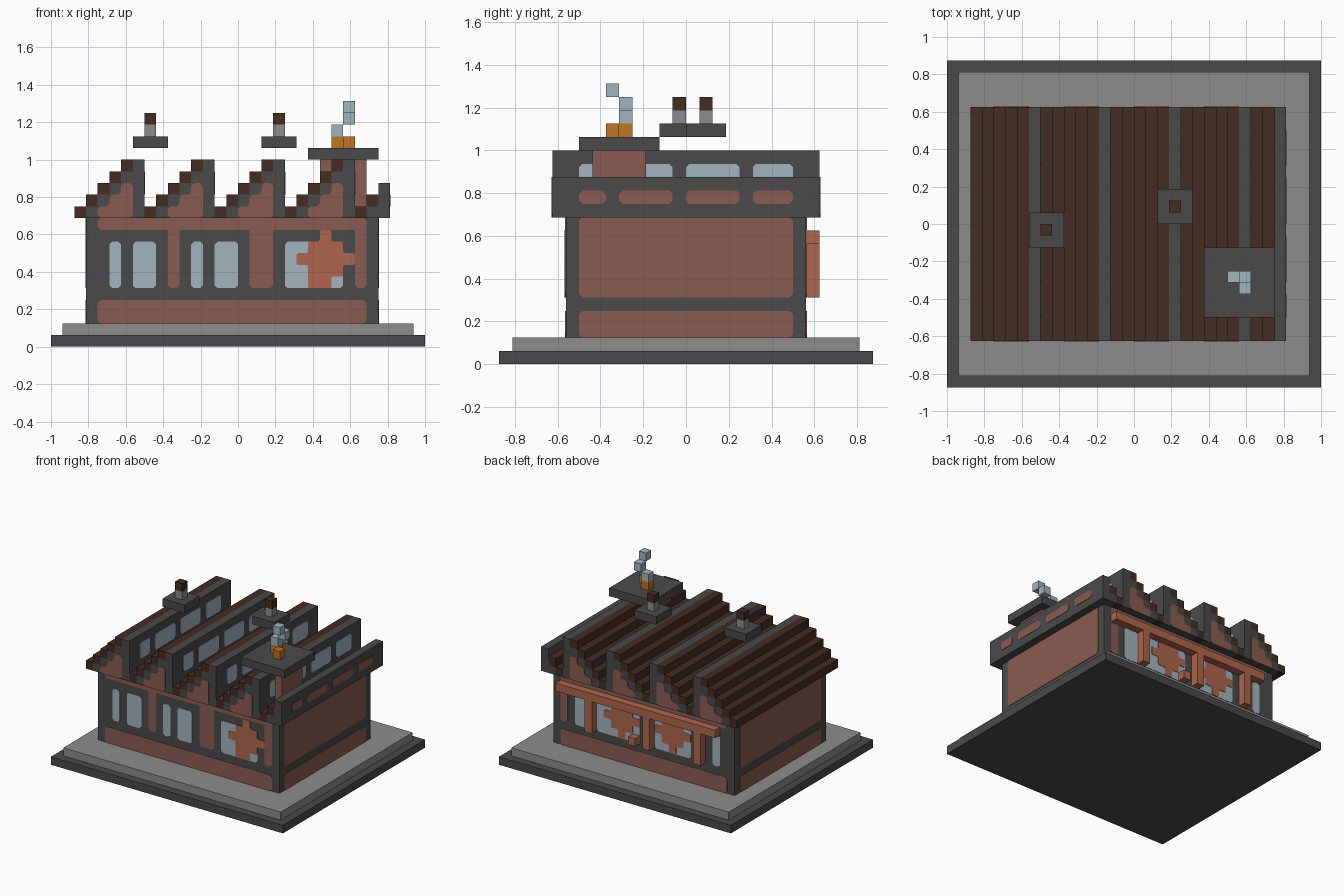
import bpy, bmesh
from mathutils import Vector

if "Cube" in bpy.data.objects:
    bpy.data.objects.remove(bpy.data.objects["Cube"], do_unlink=True)

V = 1 / 16  # all sizes below are counted in blocks of this size


def material(name, hex_colour):
    rgb = [int(hex_colour[i:i + 2], 16) / 255 for i in (0, 2, 4)]
    col = [c / 12.92 if c < 0.04045 else ((c + 0.055) / 1.055) ** 2.4 for c in rgb] + [1]
    m = bpy.data.materials.new(name)
    m.use_nodes = True
    m.diffuse_color = col
    bsdf = m.node_tree.nodes["Principled BSDF"]
    bsdf.inputs["Base Color"].default_value = col
    bsdf.inputs["Roughness"].default_value = 0.9
    return m


DARK = material("dark grey", "4A4A4A")
LIGHT = material("light grey", "8C8C8C")
BRICK = material("brick", "8A5C52")
BROWN = material("roof brown", "432D23")
GLASS = material("pale blue", "A2B5BD")
COPPER = material("copper", "AF664D")
FIRE = material("fire orange", "C27322")


def finish(name, bm, mat):
    bmesh.ops.recalc_face_normals(bm, faces=bm.faces)
    mesh = bpy.data.meshes.new(name)
    bm.to_mesh(mesh)
    bm.free()
    mesh.materials.append(mat)
    bpy.context.collection.objects.link(bpy.data.objects.new(name, mesh))


def boxes(name, mat, *spans):
    """Each span is (x0, x1, y0, y1, z0, z1) in blocks."""
    bm = bmesh.new()
    for x0, x1, y0, y1, z0, z1 in spans:
        lo, hi = Vector((x0, y0, z0)) * V, Vector((x1, y1, z1)) * V
        for v in bmesh.ops.create_cube(bm, size=1)["verts"]:
            v.co = (lo + hi) / 2 + Vector(a * b for a, b in zip(v.co, hi - lo))
    finish(name, bm, mat)


def rect(u0, u1, z0, z1):
    return [(u0, z0), (u1, z0), (u1, z1), (u0, z1)]


def gear(cu, cz):
    pts, arm = [], [(1.5, -.5), (2.5, -.5), (2.5, .5), (1.5, .5), (1.5, 1.5)]
    for _ in range(4):
        pts += [(cu + a, cz + b) for a, b in arm]
        arm = [(-b, a) for a, b in arm]
    return pts


def panels(name, mat, side, plane, shapes, lift=0.05, cut=0.25):
    """Thin plates with clipped corners, lying on a wall that faces the given side."""
    axis, sign = side
    bm = bmesh.new()
    for shape in shapes:
        pts = [Vector(p) for p in shape]
        outline = []
        for i, p in enumerate(pts):
            for q in (pts[i - 1], pts[(i + 1) % len(pts)]):
                outline.append(p + (q - p).normalized() * cut)

        def ring(d):
            w = plane + sign * d
            return [bm.verts.new(Vector((w, u, z) if axis == "x" else (u, w, z)) * V)
                    for u, z in outline]
        inner, outer = ring(0), ring(lift)
        bm.faces.new(inner)
        bm.faces.new(outer)
        for i in range(len(inner)):
            bm.faces.new((inner[i - 1], inner[i], outer[i], outer[i - 1]))
    finish(name, bm, mat)


FRONT, BACK, RIGHT, LEFT = ("y", -1), ("y", 1), ("x", 1), ("x", -1)

# Ground slabs and main hall
boxes("ground_slab", DARK, (-16, 16, -14, 14, 0, 1))
boxes("pavement", LIGHT, (-15, 15, -13, 13, 1, 2))
boxes("hall_frame", DARK, (-13, 12, -9, 9, 2, 11))

# Sawtooth roof: brown treads stepping up to a grey upright
treads, supports, gables = [], [], []
for start in range(-14, 11, 6):
    last = start == 10
    for i in range(2 if last else 5):
        x = start + i
        treads.append((x, x + 1, -10, 10, 11 + i, 12 + i))
        if i:
            supports.append((x, x + 1, -10, 10, 11, 11 + i))
    end = 12 if last else start + 5
    supports.append((end, end + 1, -10, 10, 11, 14 if last else 16))
    if not last:
        gables.append([(start + a, 11 + b) for a, b in
                       ((2, 0), (5, 0), (5, 3), (4, 3), (4, 2), (3, 2), (3, 1), (2, 1))])
boxes("roof_treads", BROWN, *treads)
boxes("roof_uprights", DARK, *supports)
panels("front_gable_brick", BRICK, FRONT, -10, gables)
panels("back_gable_brick", BRICK, BACK, 10, gables)

# Roof windows and parapet panels
bays = [(-8, -6), (-5, -1), (0, 4), (5, 8)]
for n, x in enumerate((-8, -2, 4, 10)):
    panels(f"roof_windows_{n + 1}", GLASS, RIGHT, x, [rect(*b, 13, 15) for b in bays])
panels("parapet_brick", BRICK, RIGHT, 13, [rect(*b, 12, 13) for b in bays])

# Side walls
side_brick = [rect(-8, 8, 2, 4), rect(-8, 8, 5, 11)]
panels("left_wall_brick", BRICK, RIGHT, 12, side_brick)
panels("right_wall_brick", BRICK, LEFT, -13, side_brick)

# Front wall
strips = [rect(-12, 11, 2, 4), rect(-12, 11, 10, 11)]
panels("front_brick", BRICK, FRONT, -9,
       strips + [rect(a, b, 5, 11) for a, b in ((-6, -5), (1, 3), (10, 11))])
panels("front_windows", GLASS, FRONT, -9,
       [rect(a, b, 5, 9) for a, b in ((-11, -10), (-9, -7), (-4, -3), (-2, 0), (4, 9))])
panels("front_gear", COPPER, FRONT, -9, [gear(7.5, 7.5), rect(6, 8, 5, 6.3)], 0.1, 0.12)

# Back wall with its pipework
panels("back_brick", BRICK, BACK, 9,
       strips + [rect(a, b, 5, 11) for a, b in ((-9, -8), (10, 11))])
panels("back_windows", GLASS, BACK, 9,
       [rect(a, b, 5, 9) for a, b in ((-11, -10), (-7, -2), (0, 6), (7, 9))])
panels("back_gears", COPPER, BACK, 9, [gear(2.5, 7.5), gear(-4.5, 7.5)], 0.1, 0.12)
boxes("back_pipes", COPPER, (-11, 11, 9, 10, 9, 10), (0, 1, 9, 10, 5, 6),
      *[(x, x + 1, 9, 10, 5, 9) for x in (-9, -2, 6)])

# Chimney with fire and smoke
boxes("chimney", BRICK, (7, 11, -7, -3, 11, 16))
boxes("chimney_cap", DARK, (6, 12, -8, -2, 16, 17))
boxes("chimney_fire", FIRE, (8, 9, -5, -4, 17, 18), (9, 10, -6, -5, 17, 18))
boxes("smoke", GLASS, (8, 9, -5, -4, 18, 19), (9, 10, -5, -4, 19, 20), (9, 10, -6, -5, 20, 21))

# Roof vents
for n, (x, y) in enumerate(((-9, -2), (2, 0))):
    boxes(f"vent_plate_{n + 1}", DARK, (x, x + 3, y, y + 3, 17, 18))
    boxes(f"vent_pipe_{n + 1}", LIGHT, (x + 1, x + 2, y + 1, y + 2, 18, 19))
    boxes(f"vent_cap_{n + 1}", BROWN, (x + 1, x + 2, y + 1, y + 2, 19, 20))
